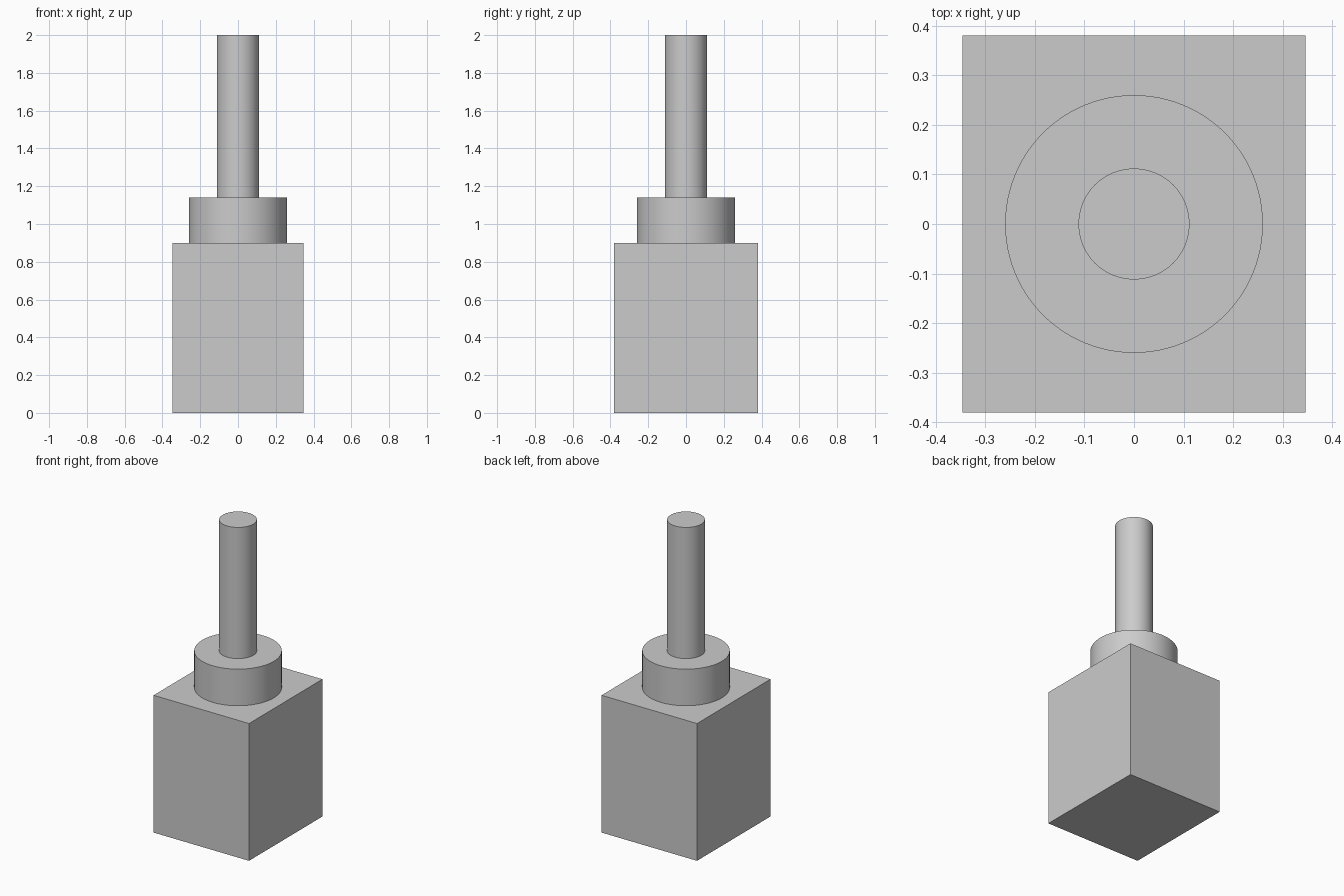
import bpy
import math

old = bpy.data.objects.get("Cube")
if old:
    bpy.data.objects.remove(old, do_unlink=True)

# Single plain grey material
grey = bpy.data.materials.new("plain grey")
grey.use_nodes = True
grey.diffuse_color = (0.6, 0.6, 0.6, 1)
grey.node_tree.nodes["Principled BSDF"].inputs["Base Color"].default_value = (0.6, 0.6, 0.6, 1)


def finish(name):
    obj = bpy.context.object
    obj.name = name
    obj.data.materials.append(grey)
    return obj


def cylinder(name, radius, bottom, top):
    bpy.ops.mesh.primitive_cylinder_add(
        vertices=96, radius=radius, depth=top - bottom,
        location=(0, 0, (bottom + top) / 2))
    bpy.ops.object.shade_smooth_by_angle(angle=math.radians(30))
    return finish(name)


# Rectangular base block
base_top = 0.9
bpy.ops.mesh.primitive_cube_add(size=1, location=(0, 0, base_top / 2))
block = finish("base_block")
block.scale = (0.692, 0.76, base_top)
bpy.ops.object.transform_apply(location=False, rotation=False, scale=True)

# Round collar and shaft stacked on the block
collar_top = 1.14
cylinder("collar", 0.26, base_top, collar_top)
cylinder("shaft", 0.112, collar_top, 2.0)
